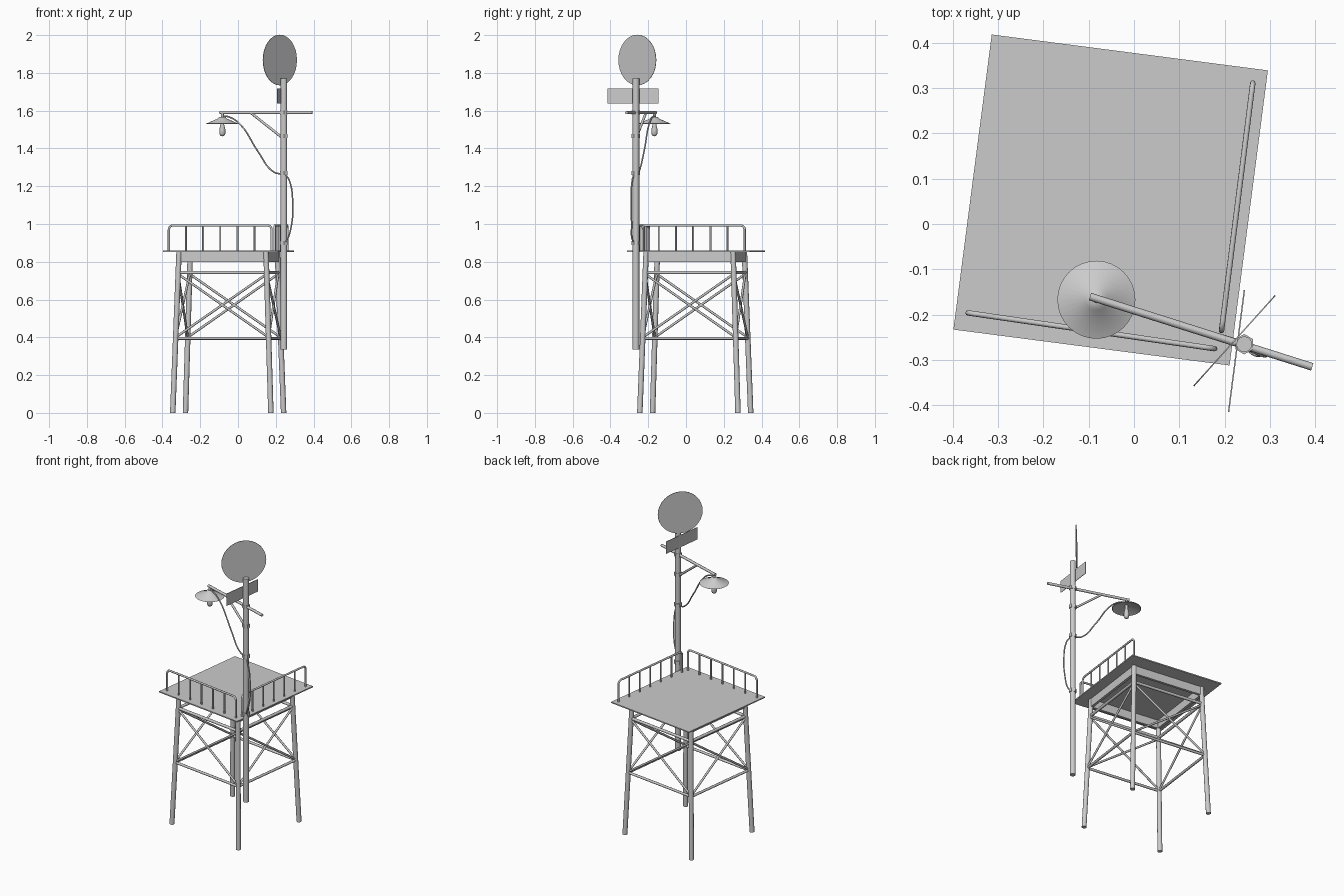
import bpy, bmesh, math
from mathutils import Vector, Matrix

if "Cube" in bpy.data.objects:
    bpy.data.objects.remove(bpy.data.objects["Cube"])

GREY = (0.6, 0.6, 0.6, 1)
metal = bpy.data.materials.new("grey_metal")
metal.use_nodes = True
metal.diffuse_color = GREY
metal.node_tree.nodes["Principled BSDF"].inputs["Base Color"].default_value = GREY

TURN = math.radians(-7.4)
FRAME = Matrix.Translation((-0.052, 0.049, 0)) @ Matrix.Rotation(TURN, 4, 'Z')
POLE = Vector((0.243, -0.265, 0))


def finish(name, bm, smooth=True):
    bmesh.ops.recalc_face_normals(bm, faces=bm.faces)
    mesh = bpy.data.meshes.new(name)
    bm.to_mesh(mesh)
    bm.free()
    mesh.materials.append(metal)
    obj = bpy.data.objects.new(name, mesh)
    bpy.context.collection.objects.link(obj)
    if smooth:
        bpy.ops.object.select_all(action='DESELECT')
        obj.select_set(True)
        bpy.context.view_layer.objects.active = obj
        bpy.ops.object.shade_smooth_by_angle(angle=math.radians(50))
    return obj


def rod(bm, a, b, r, sides=8):
    a, b = Vector(a), Vector(b)
    d = b - a
    m = Matrix.Translation((a + b) / 2) @ d.to_track_quat('Z', 'Y').to_matrix().to_4x4()
    bmesh.ops.create_cone(bm, cap_ends=True, segments=sides, radius1=r, radius2=r,
                          depth=d.length, matrix=m)


def box(bm, centre, size, frame=FRAME):
    m = frame @ Matrix.Translation(centre) @ Matrix.Diagonal((*size, 1))
    bmesh.ops.create_cube(bm, size=1, matrix=m)


def lathe(name, profile, centre, steps=32):
    bm = bmesh.new()
    verts = [bm.verts.new((r, 0, z)) for r, z in profile]
    edges = [bm.edges.new(p) for p in zip(verts, verts[1:])]
    bmesh.ops.spin(bm, geom=verts + edges, cent=(0, 0, 0), axis=(0, 0, 1),
                   angle=math.tau, steps=steps)
    bmesh.ops.remove_doubles(bm, verts=bm.verts, dist=0.0001)
    bmesh.ops.translate(bm, vec=centre, verts=bm.verts)
    return finish(name, bm)


def tube(name, points, r, smooth_path=True):
    curve = bpy.data.curves.new(name, 'CURVE')
    curve.dimensions = '3D'
    curve.bevel_depth = r
    curve.bevel_resolution = 2
    curve.use_fill_caps = True
    curve.resolution_u = 6
    if smooth_path:
        s = curve.splines.new('BEZIER')
        s.bezier_points.add(len(points) - 1)
        for bp, p in zip(s.bezier_points, points):
            bp.co = p
            bp.handle_left_type = bp.handle_right_type = 'AUTO'
    else:
        s = curve.splines.new('POLY')
        s.points.add(len(points) - 1)
        for sp, p in zip(s.points, points):
            sp.co = (*p, 1)
    curve.materials.append(metal)
    obj = bpy.data.objects.new(name, curve)
    bpy.context.collection.objects.link(obj)
    return obj


def leg_at(i, z):
    """Point on the axis of splayed leg i at height z."""
    h = 0.262 - 0.035 * z
    sx, sy = ((-1, -1), (1, -1), (1, 1), (-1, 1))[i % 4]
    return FRAME @ Vector((sx * h, sy * h, z))


# Platform deck and the open beam frame under it
bm = bmesh.new()
box(bm, (0, 0.004, 0.855), (0.614, 0.656, 0.007))
finish("platform_deck", bm, False)
bm = bmesh.new()
for s in (-1, 1):
    box(bm, (0, s * 0.232, 0.826), (0.48, 0.016, 0.054))
    box(bm, (s * 0.232, 0, 0.826), (0.016, 0.45, 0.054))
finish("deck_beams", bm, False)

# Splayed legs
for i, name in enumerate(("front_right", "front_left", "back_left", "back_right")):
    bm = bmesh.new()
    rod(bm, leg_at(i, 0), leg_at(i, 0.853), 0.0145, 12)
    finish(name + "_leg", bm)

# Ring bars and cross braces on each side
bm = bmesh.new()
for i in range(4):
    for z, r in ((0.743, 0.009), (0.395, 0.008)):
        rod(bm, leg_at(i, z), leg_at(i + 1, z), r)
finish("ring_bars", bm)
bm = bmesh.new()
for i in range(4):
    rod(bm, leg_at(i, 0.735), leg_at(i + 1, 0.4), 0.0065)
    rod(bm, leg_at(i, 0.4), leg_at(i + 1, 0.735), 0.0065)
finish("cross_braces", bm)


# Railings: a bent hoop with upright bars
def railing(name, a, b, top=0.992, foot=0.856, bend=0.022, r=0.006):
    a, b = Vector((*a, 0)), Vector((*b, 0))
    d = (b - a).normalized()
    up = Vector((0, 0, 1))
    arc = [(bend * (1 - math.cos(t)), top - bend * (1 - math.sin(t)))
           for t in (k * math.pi / 12 for k in range(7))]
    path = [a + up * foot] + [a + d * u + up * z for u, z in arc]
    path += [b - d * u + up * z for u, z in reversed(arc)] + [b + up * foot]
    tube(name + "_hoop", path, r, False)
    bm = bmesh.new()
    for k in range(1, 6):
        p = a.lerp(b, k / 6)
        rod(bm, p + up * foot, p + up * top, 0.005)
    finish(name + "_bars", bm)


railing("front_railing", (-0.366, -0.196), (0.178, -0.275))
railing("left_railing", (0.262, 0.311), (0.193, -0.235))

# Mast with clamps
up = Vector((0, 0, 1))
bm = bmesh.new()
rod(bm, POLE + up * 0.335, POLE + up * 1.77, 0.0175, 12)
finish("mast", bm)
bm = bmesh.new()
for z in (0.9, 1.27, 1.465, 1.59):
    rod(bm, POLE + up * (z - 0.011), POLE + up * (z + 0.011), 0.0225, 6)
finish("mast_clamps", bm, False)

# Lamp arm and its strut
bm = bmesh.new()
rod(bm, (-0.097, -0.16, 1.59), (0.393, -0.315, 1.59), 0.0085)
finish("lamp_arm", bm)
bm = bmesh.new()
rod(bm, (0.07, -0.213, 1.587), POLE + up * 1.45, 0.007)
finish("arm_strut", bm)

# Lamp
LAMP = Vector((-0.083, -0.167, 0))
lathe("lamp_shade", [(0, 1.568), (0.018, 1.566), (0.024, 1.558), (0.086, 1.531),
                     (0.083, 1.529), (0.022, 1.55), (0, 1.55)], LAMP)
lathe("lamp_bulb", [(0, 1.55), (0.01, 1.55), (0.01, 1.525), (0.016, 1.5),
                    (0.016, 1.478), (0.011, 1.468), (0, 1.464)], LAMP, 16)
bm = bmesh.new()
rod(bm, LAMP + up * 1.56, LAMP + up * 1.588, 0.008)
finish("lamp_hanger", bm)

# Cables
tube("lamp_cable", [(-0.08, -0.168, 1.572), (-0.045, -0.178, 1.566), (0.012, -0.196, 1.527),
                    (0.105, -0.222, 1.385), (0.19, -0.25, 1.275), (0.238, -0.262, 1.264)], 0.0042)
tube("mast_cable", [(0.25, -0.275, 1.265), (0.272, -0.285, 1.23), (0.29, -0.29, 1.1),
                    (0.284, -0.288, 1.0), (0.262, -0.285, 0.92), (0.245, -0.27, 0.895)], 0.0042)

# Round sign plate
bm = bmesh.new()
rod(bm, (0.2205, -0.2565, 1.868), (0.2225, -0.2583, 1.868), 0.134, 32)
finish("round_sign", bm, False)

# Rectangular sign plate
bm = bmesh.new()
box(bm, (0.226, -0.28, 1.678), (0.003, 0.272, 0.078),
    Matrix.Translation((0.226, -0.28, 0)) @ Matrix.Rotation(TURN, 4, 'Z')
    @ Matrix.Translation((-0.226, 0.28, 0)))
finish("rectangular_sign", bm, False)
